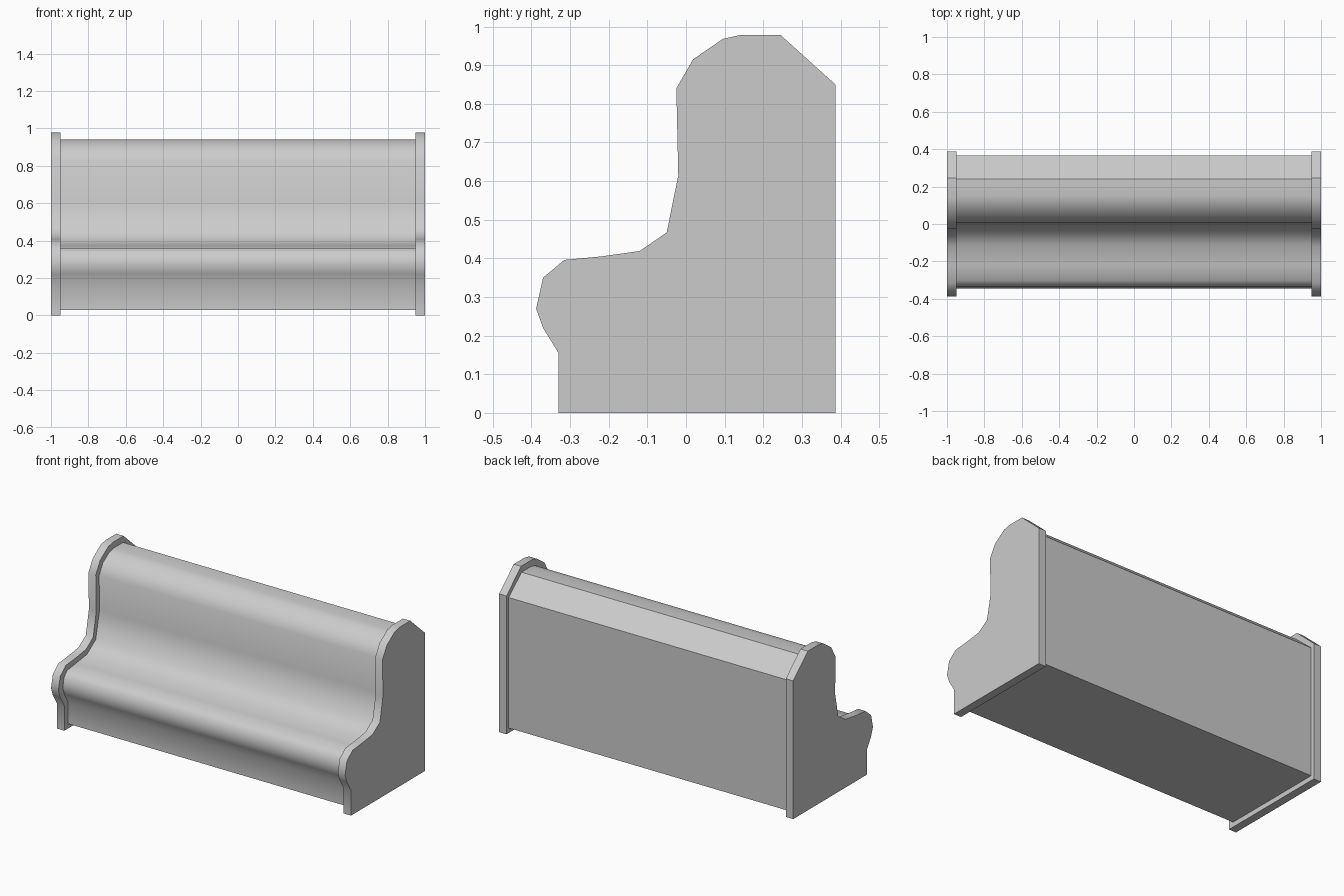
import bpy, bmesh

if "Cube" in bpy.data.objects:
    bpy.data.objects.remove(bpy.data.objects["Cube"])

# Side outlines as (y, z), clockwise from the bottom front
END = [(-.33, 0), (-.33, .155), (-.37, .22), (-.388, .27), (-.37, .35), (-.315, .396),
       (-.22, .405), (-.12, .419), (-.05, .467), (-.02, .615), (-.025, .84),
       (.018, .915), (.095, .968), (.14, .978), (.245, .978), (.387, .85), (.387, 0)]
BODY = [(-.295, .03), (-.295, .165), (-.33, .225), (-.345, .27), (-.333, .33), (-.30, .36),
        (-.22, .371), (-.11, .386), (-.025, .444), (.012, .61), (.008, .825),
        (.043, .888), (.108, .931), (.15, .94), (.24, .94), (.365, .832), (.365, .03)]
LAST_SMOOTH = 13  # outline edges up to this one are shaded as one soft surface


def extrude_profile(name, outline, x0, x1):
    bm = bmesh.new()
    left = [bm.verts.new((x0, y, z)) for y, z in outline]
    right = [bm.verts.new((x1, y, z)) for y, z in outline]
    bm.faces.new(left)
    bm.faces.new(right[::-1])
    n = len(outline)
    for i in range(n):
        j = (i + 1) % n
        face = bm.faces.new((left[i], right[i], right[j], left[j]))
        face.smooth = i <= LAST_SMOOTH
    for edge in bm.edges:
        edge.smooth = all(f.smooth for f in edge.link_faces)
    bmesh.ops.recalc_face_normals(bm, faces=bm.faces)
    mesh = bpy.data.meshes.new(name)
    bm.to_mesh(mesh)
    bm.free()
    obj = bpy.data.objects.new(name, mesh)
    bpy.context.collection.objects.link(obj)
    return obj


# Seat and backrest in one curved body
extrude_profile("bench_body", BODY, -.95, .95)

# End panels, slightly proud of the body
for side, x0 in (("left", -1.0), ("right", .95)):
    extrude_profile(side + "_end_panel", END, x0, x0 + .05)
